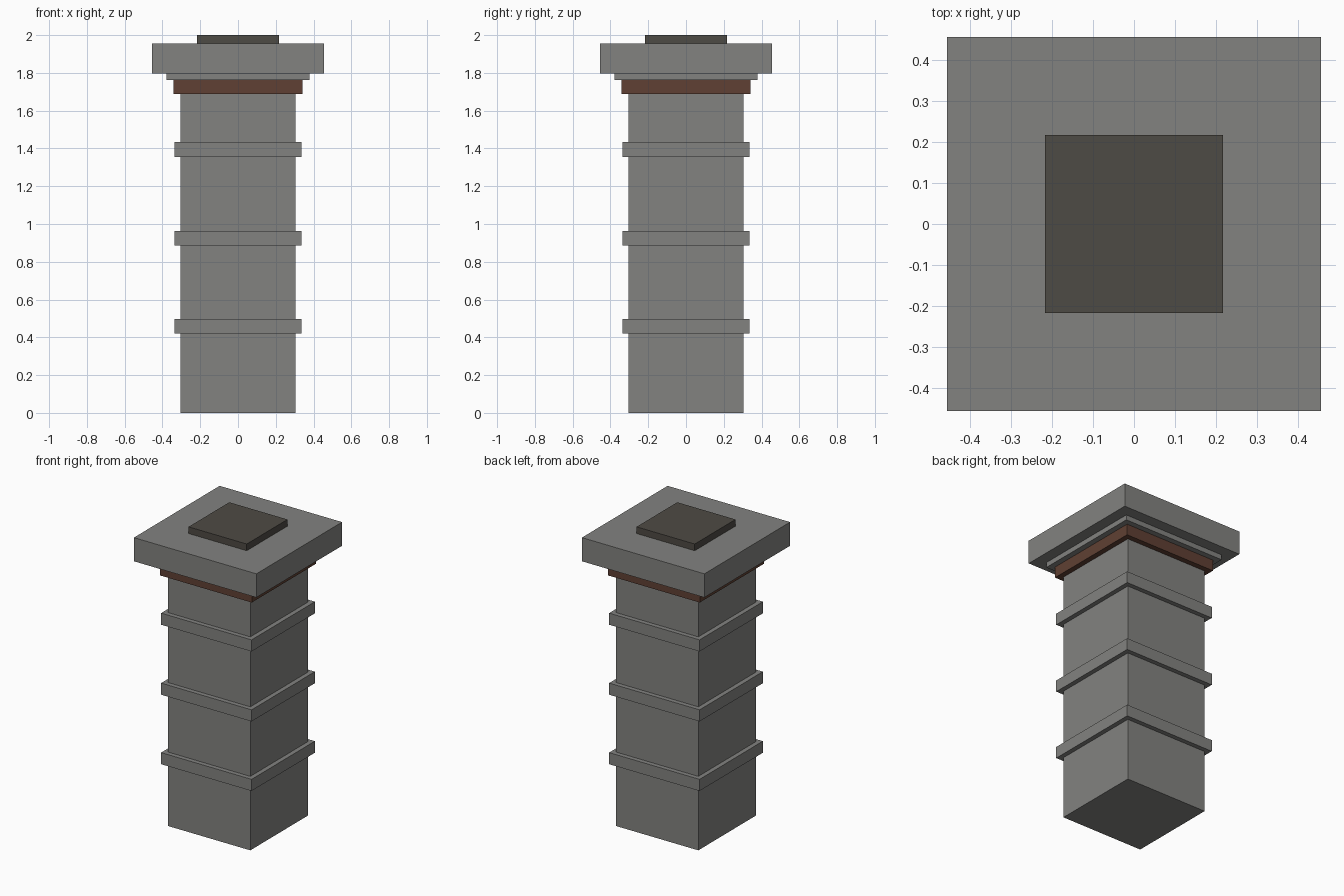
import bpy
import bmesh
from mathutils import Matrix

cube = bpy.data.objects.get("Cube")
if cube:
    bpy.data.objects.remove(cube, do_unlink=True)


def make_material(name, rgb):
    mat = bpy.data.materials.new(name)
    mat.use_nodes = True
    colour = (*rgb, 1.0)
    mat.diffuse_color = colour
    mat.node_tree.nodes["Principled BSDF"].inputs["Base Color"].default_value = colour
    return mat


stone = make_material("grey stone", (0.225, 0.225, 0.216))
brick = make_material("brown brick", (0.115, 0.051, 0.033))
soot = make_material("dark soot", (0.076, 0.069, 0.058))


def square_block(name, half, bottom, top, mat):
    """Square slab centred on the vertical axis."""
    mesh = bpy.data.meshes.new(name)
    bm = bmesh.new()
    place = Matrix.Translation((0, 0, (bottom + top) / 2))
    size = Matrix.Diagonal((2 * half, 2 * half, top - bottom, 1))
    bmesh.ops.create_cube(bm, size=1, matrix=place @ size)
    bm.to_mesh(mesh)
    bm.free()
    mesh.materials.append(mat)
    obj = bpy.data.objects.new(name, mesh)
    bpy.context.scene.collection.objects.link(obj)
    return obj


# Shaft
square_block("shaft", 0.305, 0, 1.688, stone)

# Evenly spaced raised bands
for name, z in (("lower_band", 0.458), ("middle_band", 0.925), ("upper_band", 1.395)):
    square_block(name, 0.336, z - 0.039, z + 0.039, stone)

# Collar, stepped cornice, cap and flue
square_block("brick_collar", 0.341, 1.688, 1.762, brick)
square_block("cornice", 0.379, 1.762, 1.796, stone)
square_block("cap_slab", 0.455, 1.796, 1.955, stone)
square_block("flue_block", 0.216, 1.955, 2.0, soot)
